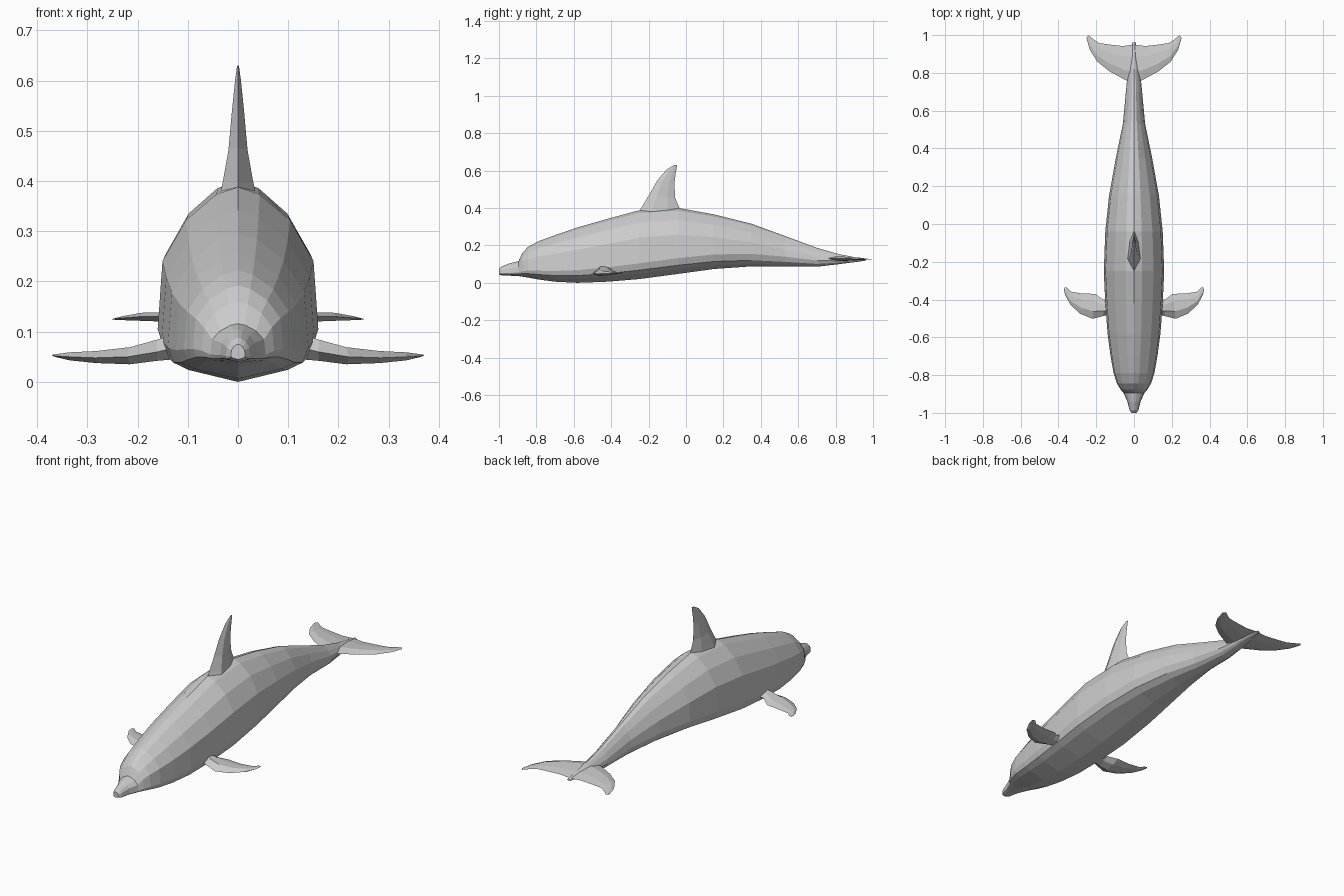
import bpy, bmesh
from mathutils import Vector

grey = bpy.data.materials.new("dolphin_grey")
grey.diffuse_color = (0.6, 0.6, 0.6, 1)


def loft(name, rings, mirror=False):
    """Skin a list of equal-sized rings into a closed flat-shaded mesh."""
    bm = bmesh.new()
    vr = [[bm.verts.new(p) for p in ring] for ring in rings]
    n = len(vr[0])
    for a, b in zip(vr, vr[1:]):
        for i in range(n):
            j = (i + 1) % n
            bm.faces.new((a[i], a[j], b[j], b[i]))
    bm.faces.new(vr[0])
    bm.faces.new(vr[-1])
    bmesh.ops.recalc_face_normals(bm, faces=bm.faces[:])
    me = bpy.data.meshes.new(name)
    bm.to_mesh(me)
    bm.free()
    me.materials.append(grey)
    ob = bpy.data.objects.new(name, me)
    bpy.context.collection.objects.link(ob)
    if mirror:
        mod = ob.modifiers.new("mirror", "MIRROR")
        mod.use_mirror_merge = False
    return ob


def fin(name, stations, normal, mirror=False):
    """Blade from (leading point, trailing point, half thickness) stations."""
    n = Vector(normal)
    rings = []
    for lead, trail, t in stations:
        a, b = Vector(lead), Vector(trail)
        p, q = a.lerp(b, 0.3), a.lerp(b, 0.7)
        rings.append([a, p + n * t, q + n * t * 0.7, b, q - n * t * 0.7, p - n * t])
    return loft(name, rings, mirror)


# Body: y, bottom z, top z, half width
stations = [
    (-1.0, 0.045, 0.075, 0.014), (-0.985, 0.04, 0.088, 0.024),
    (-0.94, 0.038, 0.105, 0.035), (-0.895, 0.036, 0.116, 0.055),
    (-0.875, 0.033, 0.16, 0.072), (-0.845, 0.028, 0.192, 0.09),
    (-0.79, 0.018, 0.222, 0.108), (-0.7, 0.006, 0.255, 0.124),
    (-0.58, 0.0, 0.296, 0.14), (-0.42, 0.006, 0.342, 0.152),
    (-0.25, 0.02, 0.388, 0.16), (-0.04, 0.048, 0.40, 0.152),
    (0.15, 0.074, 0.366, 0.132), (0.35, 0.088, 0.316, 0.096),
    (0.53, 0.088, 0.25, 0.059), (0.7, 0.086, 0.187, 0.043),
    (0.82, 0.1, 0.153, 0.031), (0.96, 0.118, 0.126, 0.01),
]
chest = [(0, 0), (0.7, 0.08), (0.92, 0.13), (1, 0.23), (0.94, 0.6), (0.65, 0.82), (0.27, 0.96), (0, 1)]
stock = [(0, 0), (0.5, 0.05), (0.82, 0.15), (1, 0.33), (0.9, 0.55), (0.6, 0.78), (0.25, 0.96), (0, 1)]
rings = []
for y, z0, z1, w in stations:
    k = min(max((y + 0.1) / 0.7, 0), 1)
    half = [((a[0] * (1 - k) + b[0] * k) * w,
             z0 + (a[1] * (1 - k) + b[1] * k) * (z1 - z0)) for a, b in zip(chest, stock)]
    rings.append([Vector((x, y, z)) for x, z in half]
                 + [Vector((-x, y, z)) for x, z in half[-2:0:-1]])
loft("body", rings)

# Dorsal fin
fin("dorsal_fin", [
    ((0, -0.26, 0.37), (0, -0.02, 0.37), 0.036),
    ((0, -0.24, 0.40), (0, -0.035, 0.40), 0.03),
    ((0, -0.2, 0.465), (0, -0.058, 0.455), 0.019),
    ((0, -0.155, 0.545), (0, -0.062, 0.53), 0.012),
    ((0, -0.105, 0.605), (0, -0.055, 0.585), 0.006),
    ((0, -0.065, 0.629), (0, -0.047, 0.63), 0.002),
], (1, 0, 0))

# Pectoral flippers
fin("flippers", [
    ((0.12, -0.475, 0.07), (0.12, -0.395, 0.075), 0.026),
    ((0.16, -0.487, 0.06), (0.165, -0.4, 0.07), 0.021),
    ((0.22, -0.502, 0.05), (0.205, -0.37, 0.057), 0.017),
    ((0.285, -0.475, 0.048), (0.275, -0.368, 0.053), 0.012),
    ((0.335, -0.43, 0.05), (0.335, -0.358, 0.053), 0.008),
    ((0.365, -0.375, 0.052), (0.355, -0.337, 0.053), 0.003),
    ((0.371, -0.35, 0.053), (0.367, -0.336, 0.053), 0.001),
], (0, 0, 1), True)

# Tail flukes
fin("tail_flukes", [
    ((0.0, 0.745, 0.13), (0.0, 0.95, 0.126), 0.013),
    ((0.045, 0.762, 0.13), (0.06, 0.942, 0.127), 0.012),
    ((0.13, 0.808, 0.13), (0.13, 0.95, 0.128), 0.01),
    ((0.195, 0.86, 0.13), (0.185, 0.958, 0.129), 0.008),
    ((0.235, 0.925, 0.127), (0.215, 0.978, 0.127), 0.004),
    ((0.252, 0.985, 0.125), (0.241, 1.0, 0.125), 0.001),
], (0, 0, 1), True)
